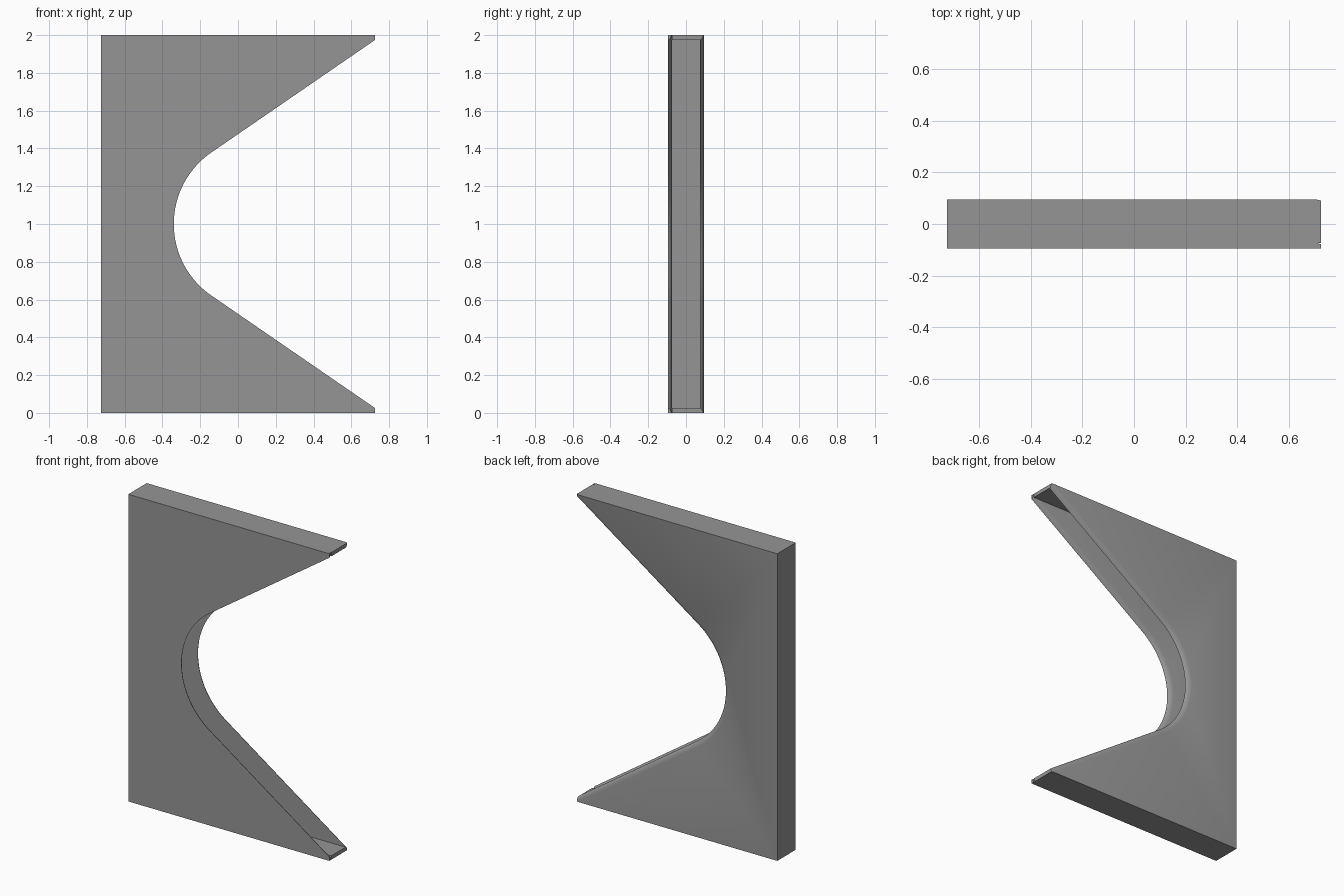
import bpy, bmesh, math

if "Cube" in bpy.data.objects:
    bpy.data.objects.remove(bpy.data.objects["Cube"])

HALF_X, HALF_Y, TOP = 0.724, 0.095, 2.0
WALL = 0.022                      # sheet thickness
BAR = 0.025                       # top, bottom and side wall thickness
CX, R, ANG = 0.12, 0.46, math.radians(34.5)   # notch arc and arm slope

grey = bpy.data.materials.new("plain grey")
grey.diffuse_color = (0.3, 0.3, 0.3, 1)
grey.use_nodes = True
grey.node_tree.nodes["Principled BSDF"].inputs["Base Color"].default_value = grey.diffuse_color


def finish(bm, name):
    bmesh.ops.remove_doubles(bm, verts=bm.verts, dist=1e-5)
    bmesh.ops.recalc_face_normals(bm, faces=bm.faces)
    me = bpy.data.meshes.new(name)
    bm.to_mesh(me)
    bm.free()
    me.materials.append(grey)
    ob = bpy.data.objects.new(name, me)
    bpy.context.collection.objects.link(ob)
    return ob


def outline(off):
    """Sheet outline (x, z) with the notch widened by off."""
    r = R + off
    tx, tz = CX - r * math.sin(ANG), r * math.cos(ANG)
    slope = math.tan(ANG)
    tip_x = HALF_X
    tip_z = tz + (HALF_X - tx) * slope
    if tip_z > 0.999:
        tip_z = 0.999
        tip_x = tx + (tip_z - tz) / slope
    half = [(tip_x, 1.0), (tip_x, tip_z)]
    steps = 16
    for i in range(steps + 1):
        a = (math.pi / 2 - ANG) * (1 - i / steps)
        half.append((CX - r * math.cos(a), r * math.sin(a)))
    lower = [(x, -z) for x, z in reversed(half[:-1])]
    pts = [(-HALF_X, 1.0)] + half + lower + [(-HALF_X, -1.0)]
    return [(x, z + 1.0) for x, z in pts]


def sheet(name, y_back):
    """Notched sheet whose rear notch edge is rounded over."""
    # (notch widening, distance from the rear face)
    profile = [(0, WALL), (0.003, 0.016), (0.009, 0.010),
               (0.018, 0.005), (0.031, 0)]
    bm = bmesh.new()
    rings = [[bm.verts.new((x, y_back - t, z)) for x, z in outline(o)]
             for o, t in profile]
    bm.faces.new(rings[0])
    bm.faces.new(rings[-1])
    n = len(rings[0])
    for a, b in zip(rings, rings[1:]):
        for i in range(n):
            j = (i + 1) % n
            bm.faces.new((a[i], a[j], b[j], b[i]))
    ob = finish(bm, name)
    bpy.ops.object.select_all(action='DESELECT')
    bpy.context.view_layer.objects.active = ob
    ob.select_set(True)
    bpy.ops.object.shade_smooth_by_angle(angle=math.radians(35))


def box(name, x0, x1, z0, z1):
    """Wall strip filling the gap between the two sheets."""
    bm = bmesh.new()
    bmesh.ops.create_cube(bm, size=1)
    for v in bm.verts:
        v.co = ((x0 + x1) / 2 + v.co.x * (x1 - x0),
                v.co.y * 2 * (HALF_Y - WALL),
                (z0 + z1) / 2 + v.co.z * (z1 - z0))
    finish(bm, name)


# Front and back sheets
sheet("front_sheet", -HALF_Y + WALL)
sheet("back_sheet", HALF_Y)

# Walls closing the hollow interior
box("bottom_wall", -HALF_X, HALF_X, 0, BAR)
box("top_wall", -HALF_X, HALF_X, TOP - BAR, TOP)
box("side_wall", -HALF_X, -HALF_X + BAR, BAR, TOP - BAR)
